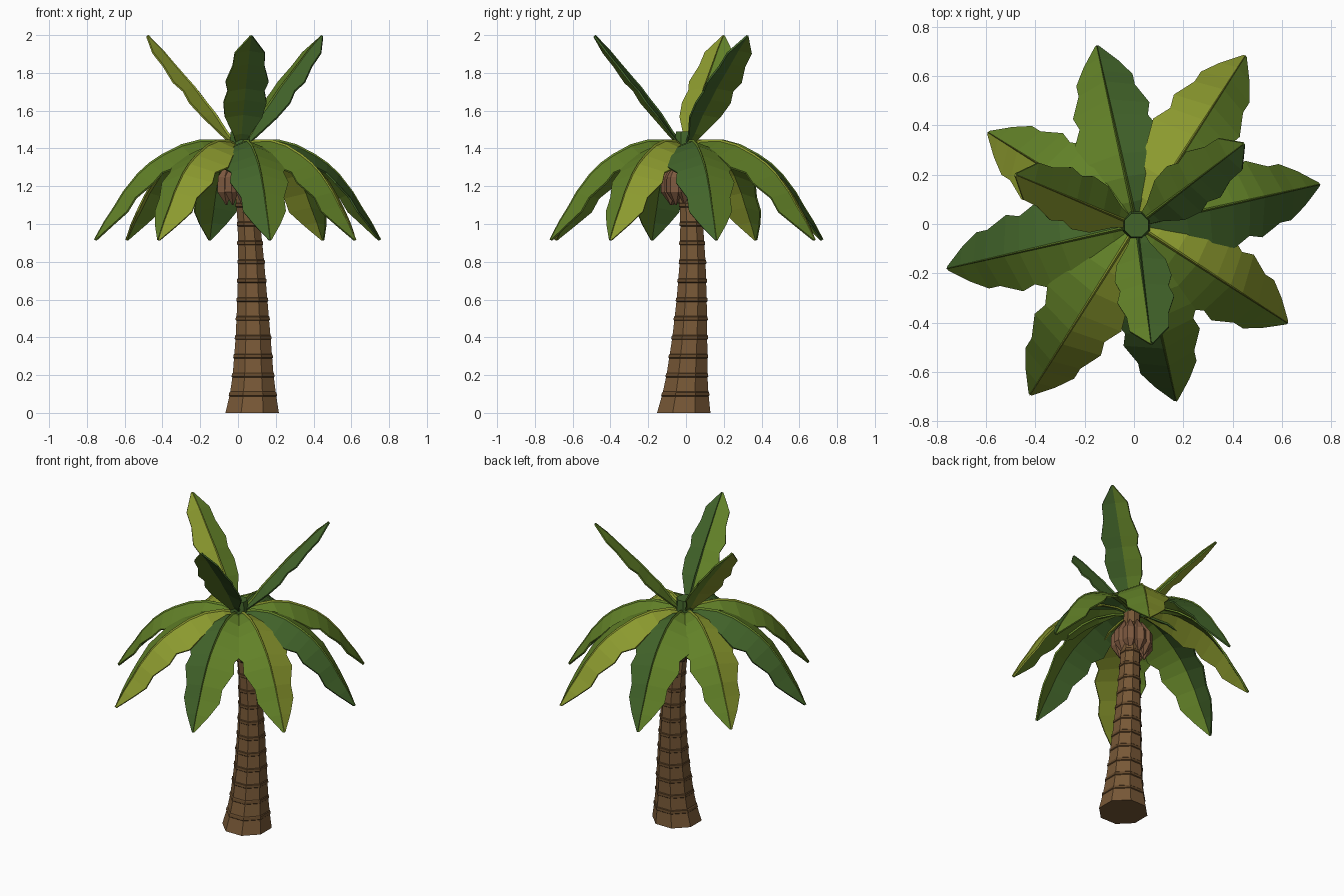
import bpy, bmesh, math
from mathutils import Vector

if "Cube" in bpy.data.objects:
    bpy.data.objects.remove(bpy.data.objects["Cube"])

CX, CY = 0.01, -0.005


def mat(name, r, g, b):
    m = bpy.data.materials.new(name)
    m.diffuse_color = [(c / 255) ** 2.2 for c in (r, g, b)] + [1]
    m.use_nodes = True
    m.node_tree.nodes["Principled BSDF"].inputs["Base Color"].default_value = m.diffuse_color
    return m


BARK = mat("bark", 118, 88, 57)
BAND = mat("bark_band", 100, 74, 47)
HUSK = mat("husk", 125, 90, 66)
DARK = mat("dark_green", 68, 100, 46)
MID = mat("mid_green", 98, 128, 44)
OLIVE = mat("olive_green", 138, 152, 50)


def make(name, verts, faces, mats, idx=None):
    me = bpy.data.meshes.new(name)
    me.from_pydata(verts, [], faces)
    for m in mats:
        me.materials.append(m)
    if idx:
        me.polygons.foreach_set("material_index", idx)
    bm = bmesh.new()
    bm.from_mesh(me)
    bmesh.ops.recalc_face_normals(bm, faces=bm.faces)
    bm.to_mesh(me)
    bm.free()
    ob = bpy.data.objects.new(name, me)
    bpy.context.collection.objects.link(ob)
    return ob


def loft(name, rings, n, mats, idx=None):
    """Skin n-sided horizontal rings given as (x, y, z, radius) and cap both ends."""
    verts, faces = [], []
    for x, y, z, r in rings:
        for k in range(n):
            a = 2 * math.pi * (k + 0.5) / n
            verts.append((x + r * math.cos(a), y + r * math.sin(a), z))
    for i in range(len(rings) - 1):
        for k in range(n):
            j = (k + 1) % n
            faces.append((i * n + k, i * n + j, i * n + n + j, i * n + n + k))
    faces += [tuple(range(n)), tuple(range(len(verts) - n, len(verts)))]
    ids = [idx[i] for i in range(len(rings) - 1) for _ in range(n)] + [0, 0] if idx else None
    return make(name, verts, faces, mats, ids)


# Curved trunk with raised growth rings
PATH = [(0, .075, -.012, .153), (.1, .079, -.003, .132), (.2, .08, .005, .117),
        (.4, .08, .02, .1), (.6, .076, .03, .086), (.8, .07, .035, .074),
        (1.0, .058, .03, .065), (1.2, .036, .015, .056), (1.43, .01, -.005, .05)]


def trunk_at(z, extra=0):
    for a, b in zip(PATH, PATH[1:]):
        if z <= b[0]:
            t = (z - a[0]) / (b[0] - a[0])
            x, y, r = (a[i] + (b[i] - a[i]) * t for i in (1, 2, 3))
            return (x, y, z, r + extra)


rings, ids = [trunk_at(0)], []
for k in range(1, 14):
    z = k * 0.1
    rings += [trunk_at(z - .012), trunk_at(z - .008, .005), trunk_at(z + .008, .004), trunk_at(z + .012)]
    ids += [0, 1, 1, 1]
rings.append(trunk_at(1.43))
ids.append(0)
loft("trunk", rings, 8, [BARK, BAND], ids)

# Bud at the heart of the crown
loft("crown_bud", [(CX, CY, 1.38, .05), (CX, CY, 1.42, .06), (CX, CY, 1.49, .052)], 8, [DARK])

# Ring of pointed husks under the crown
for k in range(9):
    a = 2 * math.pi * k / 9
    dx, dy = math.cos(a), math.sin(a)
    prof = [(1.10, .075, .004), (1.17, .088, .042), (1.25, .085, .042), (1.335, .06, .004)]
    loft(f"husk_{k + 1}", [(CX + d * dx, CY + d * dy, z, r) for z, d, r in prof], 6, [HUSK])


# Leaves: stations are (fraction of reach, height, half width)
DROOP = [(.04, 1.41, .02), (.13, 1.432, .055), (.27, 1.435, .115), (.40, 1.41, .145),
         (.53, 1.36, .175), (.62, 1.315, .14), (.70, 1.26, .157), (.80, 1.165, .115),
         (.86, 1.09, .115), (.93, 1.01, .07), (1, .915, .006)]
UPRIGHT = [(.05, 1.42, .02), (.15, 1.48, .045), (.28, 1.58, .1), (.41, 1.66, .115),
           (.50, 1.72, .098), (.59, 1.77, .115), (.73, 1.85, .085), (.85, 1.92, .08),
           (1, 1.995, .006)]


def leaf(name, tip, stations, fold, mats):
    out = Vector((tip[0] - CX, tip[1] - CY, 0))
    reach = out.length
    out.normalize()
    side = Vector((-out.y, out.x, 0))
    up = Vector((0, 0, 1))
    spine = [Vector((CX, CY, z)) + out * reach * t for t, z, _ in stations]
    blade, rib, bf, rf, ids = [], [], [], [], []
    last = len(spine) - 1
    for i, p in enumerate(spine):
        tan = (spine[min(i + 1, last)] - spine[max(i - 1, 0)]).normalized()
        nor = side.cross(tan)
        if nor.dot(up) < 0:
            nor = -nor
        w = stations[i][2]
        drop = nor * w * fold
        blade += [p - side * w - drop, p, p + side * w - drop]
        rw = .009 * (1 - .7 * i / last)
        rib += [p - side * rw, p + nor * (rw + .006), p + side * rw]
        if i:
            a, b = 3 * i - 3, 3 * i
            bf += [(a, a + 1, b + 1, b), (a + 1, a + 2, b + 2, b + 1)]
            ids += [0, 1]
            rf += [(a + k, a + (k + 1) % 3, b + (k + 1) % 3, b + k) for k in range(3)]
    ob = make(name, blade, bf, mats, ids)
    mod = ob.modifiers.new("thickness", 'SOLIDIFY')
    mod.thickness, mod.offset = .01, 0
    rf += [(0, 1, 2), (3 * last, 3 * last + 1, 3 * last + 2)]
    make(name + "_rib", rib, rf, [mats[1]])


TIPS = [(.75, .16), (.45, .68), (-.15, .72), (-.59, .37),
        (-.755, -.18), (-.42, -.69), (.17, -.715), (.62, -.40)]
for k, tip in enumerate(TIPS):
    leaf(f"drooping_leaf_{k + 1}", tip, DROOP, .4, [MID, OLIVE] if k % 2 else [DARK, MID])

for k, (tip, mats) in enumerate([((.445, .325), [DARK, MID]), ((-.48, .20), [MID, OLIVE]),
                                 ((.07, -.485), [MID, DARK])]):
    leaf(f"upright_leaf_{k + 1}", tip, UPRIGHT, .25, mats)
